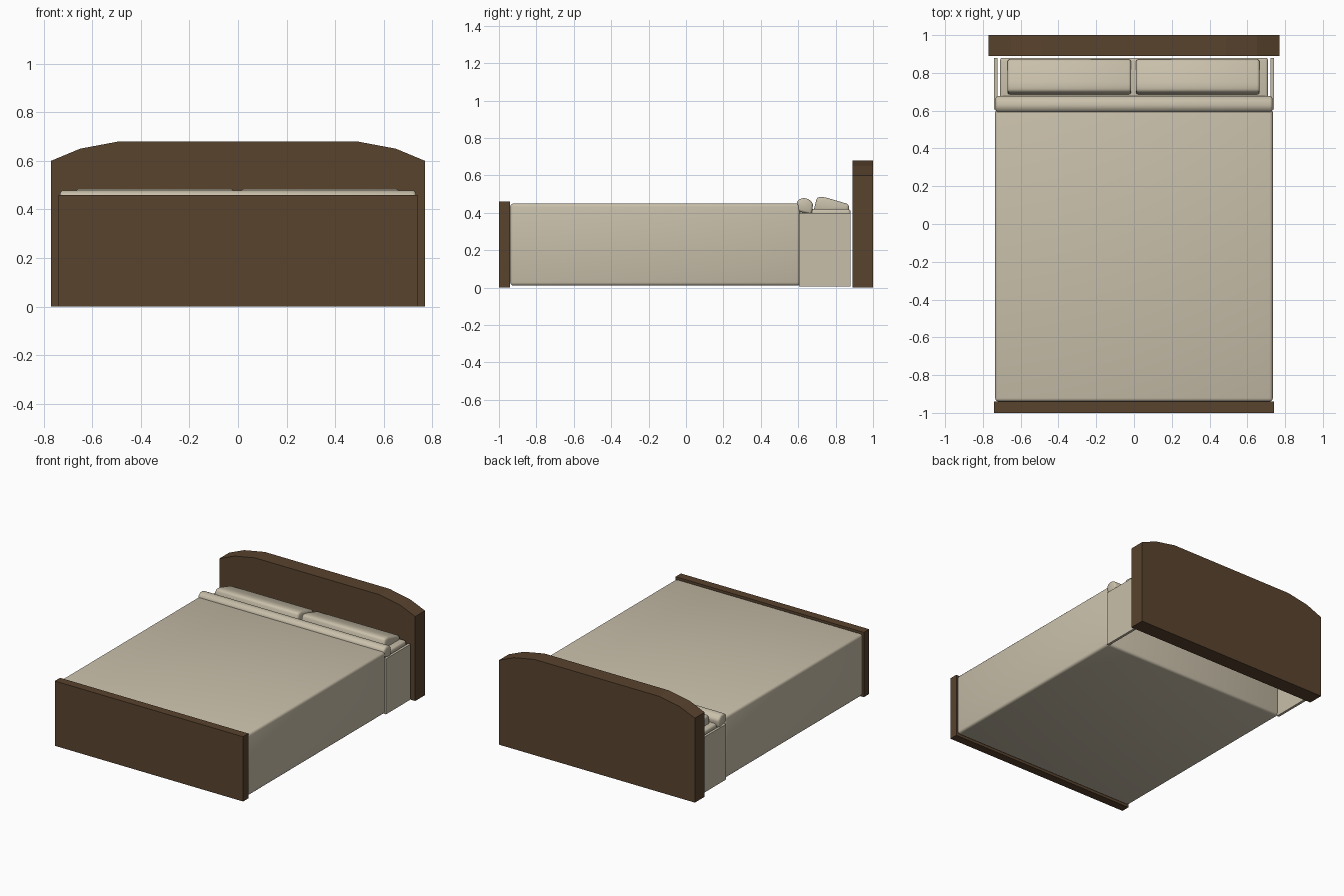
import bpy, bmesh

if "Cube" in bpy.data.objects:
    bpy.data.objects.remove(bpy.data.objects["Cube"])


def material(name, rgb):
    m = bpy.data.materials.new(name)
    m.diffuse_color = (*rgb, 1)
    m.use_nodes = True
    m.node_tree.nodes["Principled BSDF"].inputs["Base Color"].default_value = m.diffuse_color
    return m


WOOD = material("dark_wood", (0.10, 0.056, 0.027))
LINEN = material("beige_linen", (0.58, 0.52, 0.40))


def prism(name, profile, axis, a, b, mat, bevel=0.0, segments=3):
    """Extrude a profile along x (points are y,z) or along y (points are x,z)."""
    bm = bmesh.new()

    def place(p, t):
        return (t, p[0], p[1]) if axis == "x" else (p[0], t, p[1])

    lo = [bm.verts.new(place(p, a)) for p in profile]
    hi = [bm.verts.new(place(p, b)) for p in profile]
    bm.faces.new(lo)
    bm.faces.new(hi[::-1])
    n = len(profile)
    for i in range(n):
        j = (i + 1) % n
        bm.faces.new((lo[i], hi[i], hi[j], lo[j]))
    bmesh.ops.recalc_face_normals(bm, faces=bm.faces[:])
    if bevel:
        bmesh.ops.bevel(bm, geom=bm.edges[:], offset=bevel, segments=segments,
                        profile=0.5, affect="EDGES", clamp_overlap=True)
    me = bpy.data.meshes.new(name)
    bm.to_mesh(me)
    bm.free()
    me.materials.append(mat)
    ob = bpy.data.objects.new(name, me)
    bpy.context.collection.objects.link(ob)
    if bevel:
        me.shade_smooth()
    return ob


def box(name, x, y, z, mat, bevel=0.0, segments=3):
    rect = [(y[0], z[0]), (y[1], z[0]), (y[1], z[1]), (y[0], z[1])]
    return prism(name, rect, "x", x[0], x[1], mat, bevel, segments)


# Headboard with faceted arch, and plain footboard
right = [(0.77, 0), (0.77, 0.60), (0.65, 0.65), (0.49, 0.68)]
arch = right + [(-x, z) for x, z in reversed(right)]
prism("headboard", arch, "y", 0.89, 1.0, WOOD)
box("footboard", (-0.74, 0.74), (-1.0, -0.94), (0, 0.46), WOOD)

# Blanket block hanging to the floor
box("blanket", (-0.735, 0.735), (-0.94, 0.61), (0.01, 0.45), LINEN, 0.018)

# Mattress and thin sheet sides at the head end
box("mattress", (-0.71, 0.71), (0.58, 0.88), (0.22, 0.42), LINEN, 0.015)
for side, s in (("left", -1), ("right", 1)):
    xs = sorted((s * 0.722, s * 0.74))
    box("sheet_side_" + side, xs, (0.605, 0.88), (0.006, 0.40), LINEN)

# Rolled blanket fold
fold = [(0.592, 0.41), (0.672, 0.39), (0.68, 0.45), (0.655, 0.475),
        (0.62, 0.48), (0.592, 0.462)]
prism("blanket_fold", fold, "x", -0.732, 0.732, LINEN, 0.012, 2)

# Two wedge pillows
wedge = [(0.682, 0.41), (0.872, 0.405), (0.872, 0.445), (0.74, 0.484), (0.70, 0.484)]
for side, x0, x1 in (("left", -0.67, -0.015), ("right", 0.01, 0.665)):
    prism("pillow_" + side, wedge, "x", x0, x1, LINEN, 0.014, 2)
